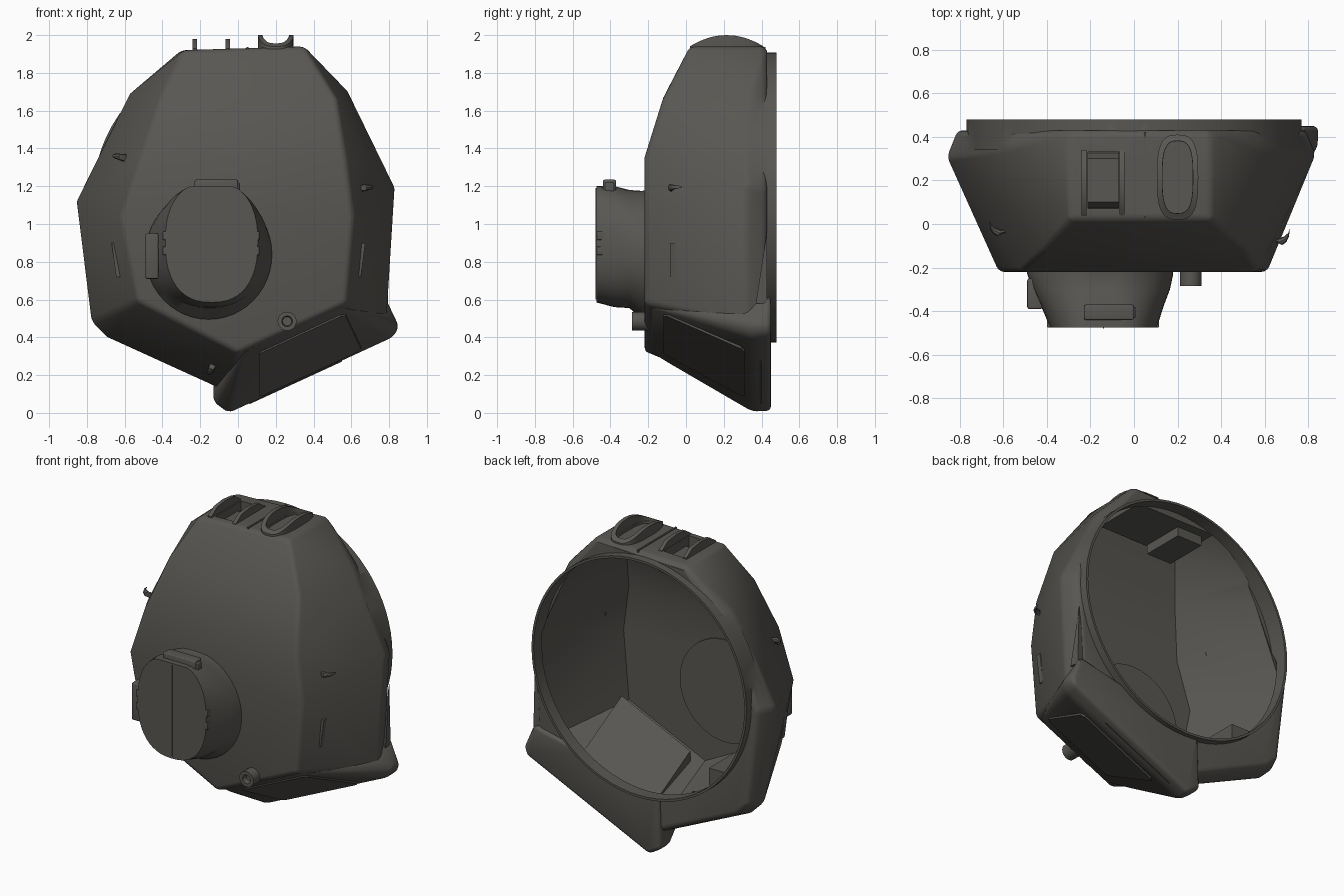
import bpy, bmesh
from math import sin, cos, pi, radians, copysign
from mathutils import Vector

cube = bpy.data.objects.get("Cube")
if cube:
    bpy.data.objects.remove(cube)

COLOR = (0.10, 0.095, 0.085, 1)
mat = bpy.data.materials.new("dark warm grey")
mat.use_nodes = True
mat.diffuse_color = COLOR
bsdf = next(n for n in mat.node_tree.nodes if n.type == 'BSDF_PRINCIPLED')
bsdf.inputs["Base Color"].default_value = COLOR
bsdf.inputs["Roughness"].default_value = 0.6
parts = []


def finish(name, bm):
    bmesh.ops.recalc_face_normals(bm, faces=bm.faces[:])
    mesh = bpy.data.meshes.new(name)
    bm.to_mesh(mesh)
    bm.free()
    ob = bpy.data.objects.new(name, mesh)
    bpy.context.collection.objects.link(ob)
    mesh.materials.append(mat)
    parts.append(ob)
    return ob


def hull(name, points, bevel=0):
    """Convex solid around the points, with optional rounded edges."""
    bm = bmesh.new()
    for p in points:
        bm.verts.new(p)
    bmesh.ops.convex_hull(bm, input=bm.verts[:])
    loose = [v for v in bm.verts if not v.link_faces]
    bmesh.ops.delete(bm, geom=loose, context='VERTS')
    bmesh.ops.dissolve_limit(bm, angle_limit=radians(3), verts=bm.verts[:], edges=bm.edges[:])
    if bevel:
        sharp = [e for e in bm.edges if e.calc_face_angle(0) > radians(24)]
        bmesh.ops.bevel(bm, geom=sharp, offset=bevel, segments=3, profile=0.5,
                        affect='EDGES', clamp_overlap=True)
    bmesh.ops.triangulate(bm, faces=[f for f in bm.faces if len(f.verts) > 3])
    return finish(name, bm)


def box(name, x, y, z, bevel=0):
    return hull(name, [(a, b, c) for a in x for b in y for c in z], bevel)


def loft(name, rings):
    """Skin between rings of equal length, capped at both ends."""
    bm = bmesh.new()
    loops = [[bm.verts.new(p) for p in r] for r in rings]
    n = len(loops[0])
    for a, b in zip(loops, loops[1:]):
        for i in range(n):
            j = (i + 1) % n
            bm.faces.new((a[i], a[j], b[j], b[i]))
    bm.faces.new(loops[0])
    bm.faces.new(loops[-1])
    return finish(name, bm)


def oval(cx, cy, a, b, e=2.0, n=48):
    f = lambda v: copysign(abs(v) ** (2 / e), v)
    return [(cx + a * f(cos(2 * pi * i / n)), cy + b * f(sin(2 * pi * i / n))) for i in range(n)]


def along_y(y, ring, top=9):
    return [(p, y, min(q, top)) for p, q in ring]


def disc(name, cx, cz, r, y0, y1, n=72):
    ring = oval(cx, cz, r, r, n=n)
    return loft(name, [along_y(y0, ring), along_y(y1, ring)])


def combine(a, b, op):
    mod = a.modifiers.new("join", 'BOOLEAN')
    mod.object, mod.operation, mod.solver = b, op, 'EXACT'
    bpy.context.view_layer.objects.active = a
    bpy.ops.object.modifier_apply(modifier=mod.name)
    parts.remove(b)
    bpy.data.objects.remove(b)


# Faceted shell: front ridge, widest ridge and back edge
CZ = 1.14
front = [(-.29, .02, 1.92), (-.41, -.12, 1.67), (-.515, -.22, 1.35), (-.62, -.22, 1.04),
         (-.53, -.22, .59), (0, -.22, .32), (.57, -.22, .58), (.61, -.22, 1.04),
         (.57, -.22, 1.35), (.52, -.12, 1.67), (.35, .02, 1.94)]
wide = [(-.30, .42, 1.92), (-.58, .35, 1.685), (-.86, .31, 1.12), (-.78, .32, .48),
        (-.70, .32, .40), (-.04, .32, .10), (.79, .32, .47), (.835, .32, 1.19),
        (.585, .35, 1.70), (.35, .42, 1.94)]
back = [(x * .945, .43, CZ + (z - CZ) * .97) for x, y, z in wide]
body = hull("shell", front + wide + back, .025)


# Slanted lower module with flared corners and a flat back plate
def floor(x, y):
    return .32 + .46 * x - .535 * (y + .22)


module = hull("lower_module", [
    (.02, -.2, .32), (.56, -.2, .57), (-.05, .35, 0), (.82, .35, .40), (-.04, .45, .005),
    (.83, .45, .41), (-.13, .34, .06), (-.13, .45, .06), (-.13, .40, .16), (-.12, .45, .42),
    (.85, .36, .46), (.85, .45, .46), (.79, .38, .55), (.78, .45, .62)], .025)
combine(body, module, 'UNION')

# Round rear rim and hollow faceted interior
combine(body, disc("rim", 0, CZ, .768, .34, .48), 'UNION')
cavity = hull("cavity", [(x * .955, min(y + .025, .40), CZ + (z - CZ) * .96)
                         for x, y, z in front + wide + back])
combine(body, cavity, 'DIFFERENCE')
combine(body, disc("mouth", 0, CZ, .753, .365, .6), 'DIFFERENCE')

# Top slot and oval pockets
combine(body, box("ceiling_plate", (-.27, .30), (.05, .40), (1.85, 1.91)), 'UNION')
combine(body, box("well", (-.23, -.05), (.06, .34), (1.79, 1.9)), 'UNION')
combine(body, box("slot", (-.21, -.07), (.07, .33), (1.81, 2.1)), 'DIFFERENCE')
pocket = oval(.2, .215, .069, .165, 3)
combine(body, loft("pocket", [[(p, q, z) for p, q in pocket] for z in (1.87, 2.1)]), 'DIFFERENCE')

# Top fittings
box("raised_pad_edge", (.045, .055), (.03, .42), (1.92, 1.936))
for x in (-.23, -.055):
    hull("slot_cheek", [(x + s, y, z) for s in (-.012, .012) for y, z in
                        ((.04, 1.9), (.04, 1.93), (.1, 1.97), (.19, 1.98), (.28, 1.97), (.34, 1.93), (.34, 1.9))])
# Sloping scoop inside the slot
hull("slot_scoop", [(x, y, z) for x in (-.21, -.07) for y, z in
                    ((.07, 1.80), (.33, 1.80), (.10, 1.87), (.30, 1.87))])


def saddle(ring):
    return [(p, q, 1.94 + .06 * max(0, 1 - ((q - .215) / .195) ** 2)) for p, q in ring]


outer, inner = oval(.2, .215, .095, .195, 3), oval(.2, .215, .07, .166, 3)
loft("oval_collar", [[(p, q, 1.92) for p, q in outer], saddle(outer), saddle(inner),
                     [(p, q, 1.88) for p, q in inner]])

# Lens barrel with flattened top
loft("barrel", [
    along_y(-.20, oval(-.155, .84, .335, .345)),
    along_y(-.23, oval(-.155, .84, .335, .345), 1.175),
    along_y(-.30, oval(-.15, .87, .315, .315, 2.2), 1.18),
    along_y(-.38, oval(-.145, .885, .28, .325, 2.4), 1.2),
    along_y(-.475, oval(-.14, .905, .245, .32, 2.4), 1.2)])
box("front_seam", (-.143, -.137), (-.479, -.47), (.6, 1.19))
box("top_clip", (-.23, 0), (-.44, -.37), (1.16, 1.235), .01)
box("top_clip_tab", (-.06, .01), (-.43, -.38), (1.15, 1.22), .008)
box("side_bracket", (-.49, -.42), (-.39, -.25), (.71, .95), .01)
for x in (-.385, .1):
    for z in (.86, .94):
        box("barrel_latch", (x - .015, x + .015), (-.475, -.44), (z - .025, z + .02), .005)
disc("inner_lens_ring", -.155, .845, .33, -.205, -.187)

# Tubular knob
tube = ((-.2, .05), (-.285, .05), (-.285, .028), (-.25, .024))
loft("knob", [along_y(y, oval(.26, .485, r, r, n=24)) for y, r in tube])

# Module cover panel, inner blocks and gusset
cover = [(.11, -.10), (.12, -.12), (.54, -.12), (.57, -.10), (.65, .29), (.63, .31), (.13, .31), (.11, .29)]
hull("cover_panel", [(x, y, floor(x, y) - d) for x, y in cover for d in (-.02, .006)])
hull("inner_block", [(x, y, floor(x, y) + d) for x in (.06, .55) for y in (-.13, .40) for d in (.03, .125)])
hull("small_inner_block", [(x, y, z) for x, y in ((-.43, .05), (-.54, .05), (-.43, .38), (-.68, .38))
                           for z in (.53, .64)])
hull("gusset", [(.78, .43, .97), (.79, .43, .58), (.795, .37, .58), (.72, .42, .58)])

# Raised side ribs
for s, x in ((-1, -.645), (1, .65)):
    hull("side_rib", [(x + s * (d + t * .012), y, .81 + t * .09)
                      for t in (-1, 1) for d in (-.02, .012) for y in (-.085, -.055)])


# Small cable hooks
def hook(base, out):
    base, out = Vector(base), Vector(out).normalized()
    back_dir = Vector((0, 1, 0))
    side = out.cross(back_dir)
    rings = []
    for out_d, back_d, r in ((-.02, 0, .022), (.02, -.012, .018), (.045, 0, .014), (.06, .02, .01), (.065, .045, .004)):
        c = base + out * out_d + back_dir * back_d
        w = (out * (.065 - out_d) * 0.5 - back_dir * .03).normalized()
        rings.append([c + (side * cos(a) + w * sin(a)) * r for a in (i * pi / 4 for i in range(8))])
    loft("cable_hook", rings)


hook((.65, -.07, 1.19), (1, 0, .1))
hook((-.60, -.03, 1.35), (-1, 0, .2))
hook((-.13, .08, .26), (-.4, 0, -.9))

# Smooth shading with crisp edges
bpy.ops.object.select_all(action='DESELECT')
for ob in parts:
    ob.select_set(True)
bpy.context.view_layer.objects.active = body
bpy.ops.object.shade_smooth_by_angle(angle=radians(28))
